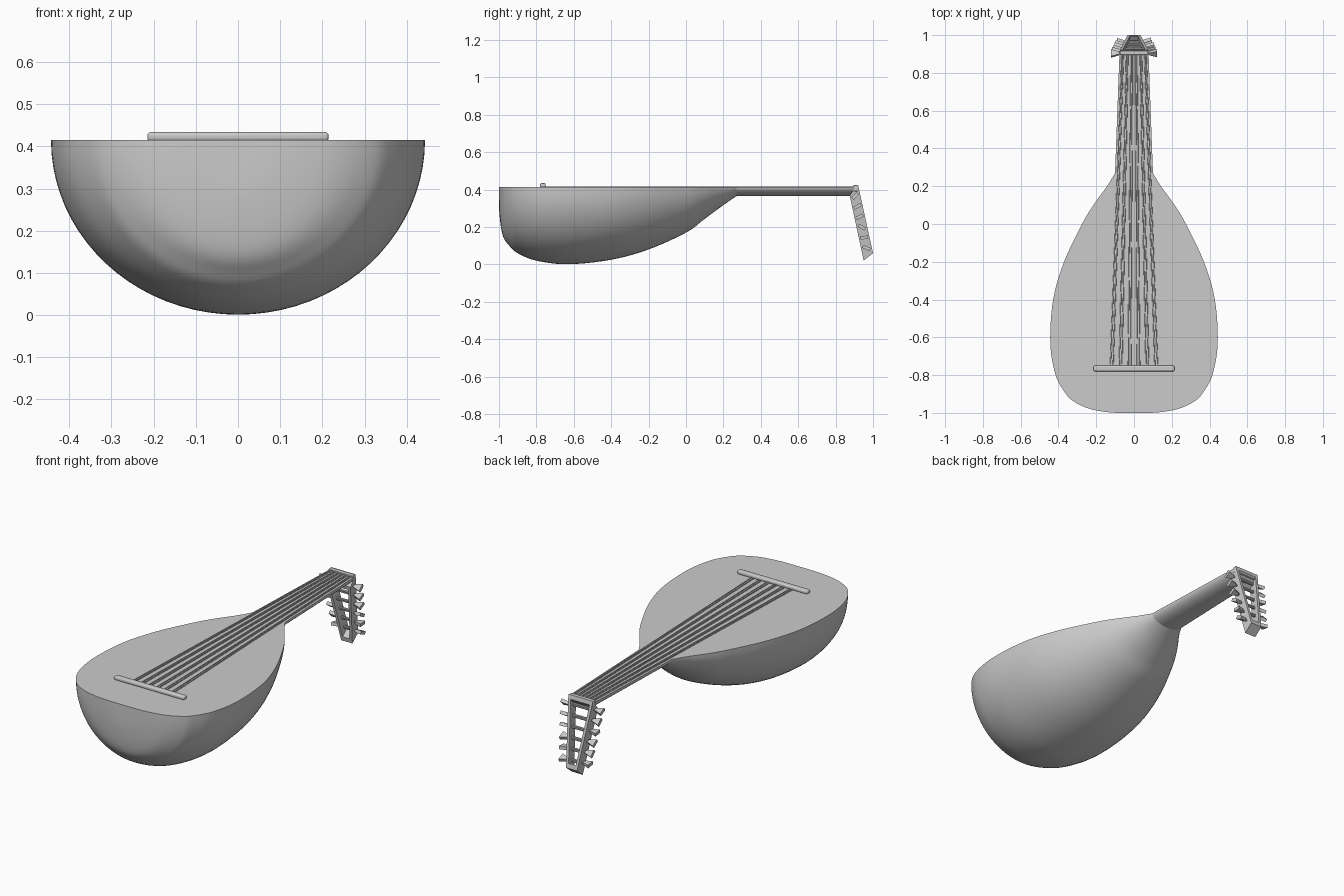
import bpy, math, random
from mathutils import Vector, Matrix

if "Cube" in bpy.data.objects:
    bpy.data.objects.remove(bpy.data.objects["Cube"])

random.seed(4)
TOP = 0.415


def make(name, verts, faces):
    me = bpy.data.meshes.new(name)
    me.from_pydata([tuple(v) for v in verts], [], faces)
    me.update()
    ob = bpy.data.objects.new(name, me)
    bpy.context.collection.objects.link(ob)
    return ob


def loft(name, rings):
    """Skin a list of equal-length closed rings and cap both ends."""
    n = len(rings[0])
    verts = [p for r in rings for p in r]
    faces = [(i * n + j, i * n + (j + 1) % n, (i + 1) * n + (j + 1) % n, (i + 1) * n + j)
             for i in range(len(rings) - 1) for j in range(n)]
    faces.append(tuple(reversed(range(n))))
    faces.append(tuple(range(len(verts) - n, len(verts))))
    ob = make(name, verts, faces)
    import bmesh
    bm = bmesh.new()
    bm.from_mesh(ob.data)
    bmesh.ops.recalc_face_normals(bm, faces=bm.faces)
    bm.to_mesh(ob.data)
    bm.free()
    return ob


def half_ring(y, w, d, n=40):
    """Half ellipse hanging below the flat soundboard plane."""
    return [(w * math.cos(math.pi * k / n), y, TOP - d * math.sin(math.pi * k / n))
            for k in range(n + 1)]


def smooth_path(pts, steps=6):
    """Catmull-Rom through the points."""
    p = [Vector(q) for q in pts]
    p = [2 * p[0] - p[1]] + p + [2 * p[-1] - p[-2]]
    out = []
    for i in range(1, len(p) - 2):
        a, b, c, d = p[i - 1:i + 3]
        for s in range(steps):
            t = s / steps
            out.append(0.5 * (2 * b + (c - a) * t + (2 * a - 5 * b + 4 * c - d) * t * t
                              + (3 * b - a - 3 * c + d) * t ** 3))
    return out + [p[-2]]


def rod(name, a, b, r, n=8):
    """Cylinder between two points."""
    a, b = Vector(a), Vector(b)
    q = (b - a).to_track_quat('Z', 'Y')
    c = [q @ Vector((r * math.cos(2 * math.pi * k / n), r * math.sin(2 * math.pi * k / n), 0))
         for k in range(n)]
    return loft(name, [[a + v for v in c], [b + v for v in c]])


def box(name, lo, hi, bevel=0):
    (x0, y0, z0), (x1, y1, z1) = lo, hi
    ob = loft(name, [[(x, y0, z0), (x, y1, z0), (x, y1, z1), (x, y0, z1)] for x in (x0, x1)])
    if bevel:
        m = ob.modifiers.new("Bevel", 'BEVEL')
        m.width, m.segments = bevel, 3
    return ob


# bowl body with flat soundboard: (y, half width, depth)
stations = [(-1, .004, .004), (-.998, .12, .14), (-.98, .23, .26), (-.945, .31, .315),
            (-.9, .36, .355), (-.8, .415, .395), (-.63, .443, .414), (-.4, .428, .39),
            (-.2, .37, .335), (0, .275, .245), (.1, .215, .172), (.2, .143, .098),
            (.27, .1, .05)]
loft("bowl_body", [half_ring(*s) for s in smooth_path(stations)])

# neck with rounded back
loft("neck", [half_ring(.2, .103, .05), half_ring(.9, .077, .05)])

# bridge and nut
box("bridge", (-.215, -.78, .412), (.215, -.75, .434), .008)
box("nut", (-.075, .895, .39), (.075, .918, .424), .003)

# six paired string courses
for i in range(6):
    u = (i - 2.5) / 2.5
    for s in (-1, 1):
        rod("string", (u * .118 + s * .007, -.76, .418), (u * .06 + s * .004, .905, .418), .0028, 6)

# pegbox: front edge and back edge of each tapering rail in the yz plane
FT, BT = Vector((.875, .37)), Vector((.92, .425))
FB, BB = Vector((.95, .02)), Vector((1.0, .06))


def rail_quad(v, inset):
    """Front and back rail points at fraction v down the pegbox, with half width."""
    x = .075 + (.034 - .075) * v - inset
    return x, FT.lerp(FB, v), BT.lerp(BB, v)


for s in (-1, 1):
    rings = []
    for v in (0, 1):
        x, f, b = rail_quad(v, 0)
        rings.append([(s * x, *f), (s * x, *b), (s * (x - .015), *b), (s * (x - .015), *f)])
    loft("pegbox_rail", rings)

# cross blocks at both ends of the pegbox
for v0, v1 in ((0, .06), (.93, 1)):
    rings = []
    for v in (v0, v1):
        x, f, b = rail_quad(v, .003)
        rings.append([(x, *f), (x, *b), (-x, *b), (-x, *f)])
    loft("pegbox_end", rings)

# tuning pegs, six per side
for s in (-1, 1):
    for i in range(6):
        v = .07 + .155 * i + (.02 if s > 0 else 0)
        x, f, b = rail_quad(v, 0)
        c = f.lerp(b, .5)
        rod("peg_shaft", (-s * (x - .005), *c), (s * (x + .02), *c), .006)
        rot = Matrix.Rotation(random.uniform(-.9, .9), 2)
        rings = []
        for dx, w, t in ((.008, .008, .007), (.025, .013, .009), (.05, .021, .009)):
            ring = [rot @ Vector(q) for q in ((-w, -t), (w, -t), (w, t), (-w, t))]
            rings.append([(s * (x + dx), *(c + q)) for q in ring])
        loft("peg_head", rings)

# smooth shading with sharp edges kept
for ob in bpy.context.scene.objects:
    ob.select_set(True)
    bpy.context.view_layer.objects.active = ob
bpy.ops.object.shade_smooth_by_angle(angle=math.radians(35))
